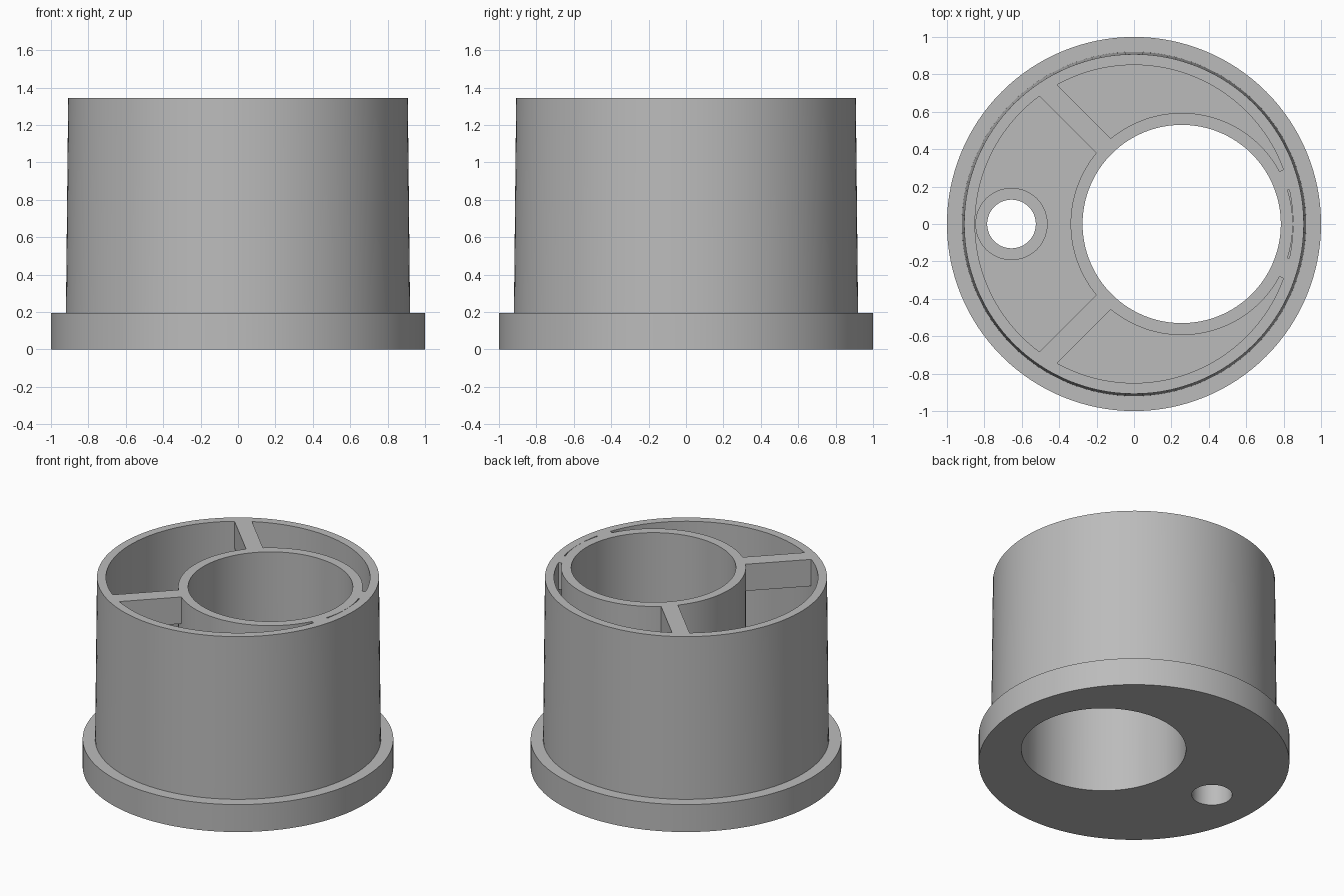
import bpy, bmesh, math
from mathutils import Matrix, Vector

default = bpy.data.objects.get("Cube")
if default:
    bpy.data.objects.remove(default, do_unlink=True)

HEIGHT, FLANGE_TOP, FLOOR = 1.345, 0.195, 0.195
BORE_X, PORT_X = 0.255, -0.655
RIB_DEPTH, RIB_WIDTH = 0.19, 0.11
SEGMENTS = 128

grey = bpy.data.materials.new("plain grey")
grey.use_nodes = True
grey.diffuse_color = (0.5, 0.5, 0.5, 1)
grey.node_tree.nodes["Principled BSDF"].inputs["Base Color"].default_value = (0.5, 0.5, 0.5, 1)


def finish(name, bm):
    bmesh.ops.recalc_face_normals(bm, faces=bm.faces)
    mesh = bpy.data.meshes.new(name)
    bm.to_mesh(mesh)
    bm.free()
    mesh.materials.append(grey)
    obj = bpy.data.objects.new(name, mesh)
    bpy.context.collection.objects.link(obj)
    return obj


def lathe(name, profile):
    """Spin a profile that starts and ends on the z axis."""
    bm = bmesh.new()
    verts = [bm.verts.new((r, 0, z)) for r, z in profile]
    edges = [bm.edges.new(pair) for pair in zip(verts, verts[1:])]
    bmesh.ops.spin(bm, geom=verts + edges, cent=(0, 0, 0), axis=(0, 0, 1),
                   angle=math.tau, steps=SEGMENTS, use_merge=True)
    bmesh.ops.remove_doubles(bm, verts=bm.verts, dist=1e-5)
    return finish(name, bm)


def cylinder(name, x, radius, low, high):
    bm = bmesh.new()
    bmesh.ops.create_cone(bm, cap_ends=True, segments=SEGMENTS, radius1=radius,
                          radius2=radius, depth=high - low,
                          matrix=Matrix.Translation((x, 0, (low + high) / 2)))
    return finish(name, bm)


def rib(name, angle, start, end):
    """Shallow web radiating from the bore axis."""
    bm = bmesh.new()
    place = (Matrix.Translation((BORE_X, 0, HEIGHT - RIB_DEPTH / 2))
             @ Matrix.Rotation(math.radians(angle), 4, 'Z')
             @ Matrix.Translation(((start + end) / 2, 0, 0))
             @ Matrix.Diagonal(Vector((end - start, RIB_WIDTH, RIB_DEPTH, 1))))
    bmesh.ops.create_cube(bm, size=1, matrix=place)
    return finish(name, bm)


# Flanged cup with a slightly tapered outer wall
cup = lathe("flanged_cup", [(0, 0), (1, 0), (1, FLANGE_TOP), (0.92, FLANGE_TOP),
                            (0.908, HEIGHT), (0.85, HEIGHT), (0.85, FLOOR), (0, FLOOR)])

# Off-centre tube, low boss and webs joined to the cup
additions = [cylinder("bore_tube", BORE_X, 0.594, 0.05, HEIGHT),
             cylinder("port_boss", PORT_X, 0.193, 0.05, 0.35)]
for side, label in ((1, "back"), (-1, "front")):
    additions.append(rib(label + "_long_rib", 135 * side, 0.56, 1.05))
    additions.append(rib(label + "_short_rib", 23 * side, 0.56, 0.63))

# Through holes
cuts = [cylinder("bore_cutter", BORE_X, 0.53, -0.1, HEIGHT + 0.1),
        cylinder("port_cutter", PORT_X, 0.13, -0.1, HEIGHT)]

for parts, operation in ((additions, 'UNION'), (cuts, 'DIFFERENCE')):
    for part in parts:
        mod = cup.modifiers.new(part.name, 'BOOLEAN')
        mod.operation = operation
        mod.solver = 'EXACT'
        mod.object = part

# Bake the booleans, then drop the helper parts
bpy.context.view_layer.update()
solid = bpy.data.meshes.new_from_object(cup.evaluated_get(bpy.context.evaluated_depsgraph_get()))
cup.modifiers.clear()
cup.data = solid
for part in additions + cuts:
    bpy.data.objects.remove(part, do_unlink=True)

bpy.ops.object.select_all(action='DESELECT')
cup.select_set(True)
bpy.context.view_layer.objects.active = cup
bpy.ops.object.shade_smooth_by_angle(angle=math.radians(30))
